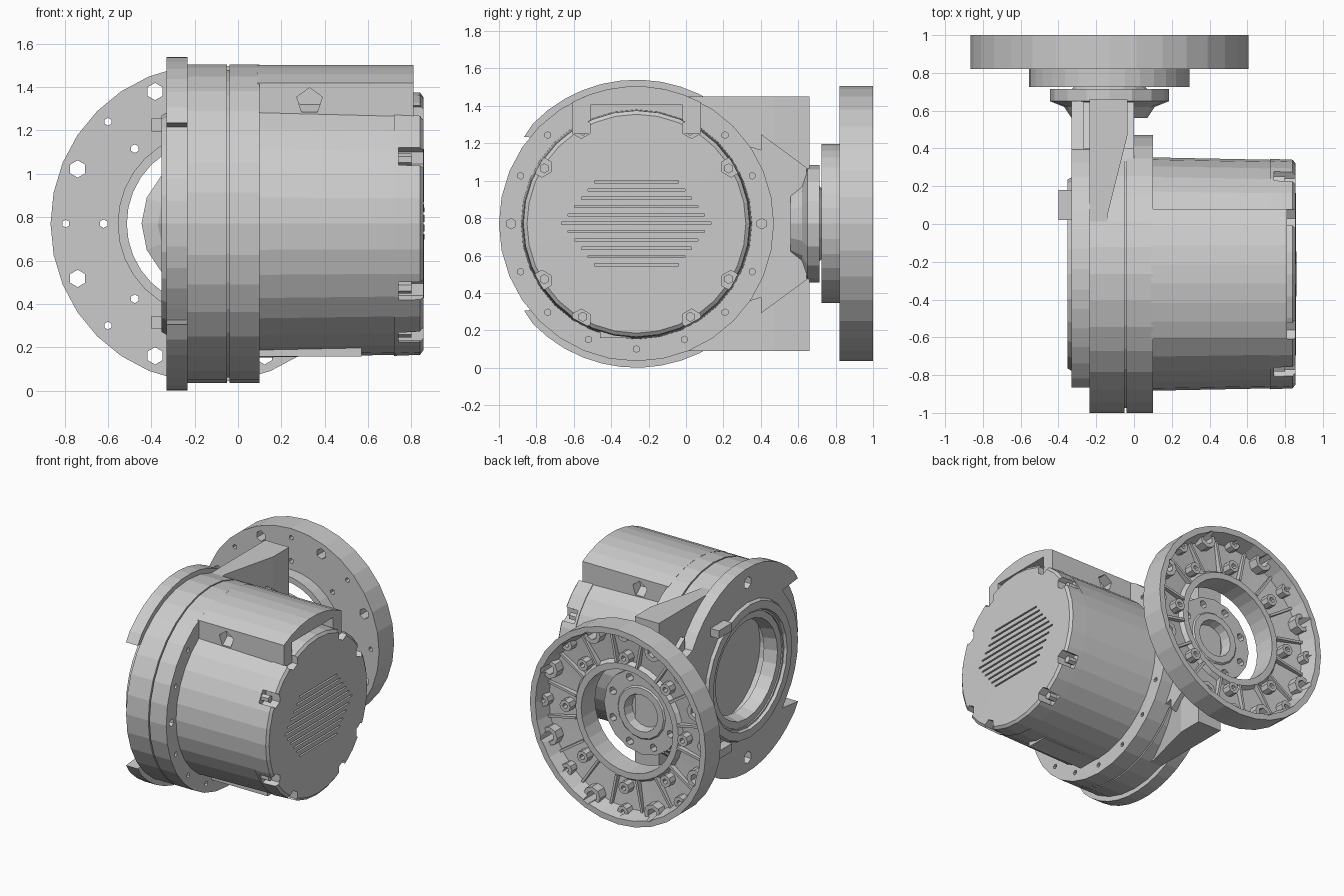
import bpy, bmesh
from math import sin, cos, pi, radians
from mathutils import Matrix, Vector

if "Cube" in bpy.data.objects:
    bpy.data.objects.remove(bpy.data.objects["Cube"])

MY, CZ, DX = -0.265, 0.77, -0.13      # motor axis (y, z) and input flange axis (x, z)


def finish(name, bm):
    bmesh.ops.remove_doubles(bm, verts=bm.verts, dist=1e-5)
    bmesh.ops.recalc_face_normals(bm, faces=bm.faces)
    me = bpy.data.meshes.new(name)
    bm.to_mesh(me)
    bm.free()
    ob = bpy.data.objects.new(name, me)
    bpy.context.collection.objects.link(ob)
    return ob


def lathe(name, axis, profile, n=32):
    """Revolve (position, radius) points about the motor ('x') or input ('y') axis."""
    bm = bmesh.new()
    rings = []
    for a, r in profile:
        ring = []
        for i in range(n):
            c, s = r * cos(2 * pi * i / n), r * sin(2 * pi * i / n)
            ring.append(bm.verts.new((a, MY + c, CZ + s) if axis == 'x' else (DX + c, a, CZ + s)))
        rings.append(ring)
    count = len(rings)
    closed = profile[0][1] > 0
    for k in range(count if closed else count - 1):
        p, q = rings[k], rings[(k + 1) % count]
        for i in range(n):
            j = (i + 1) % n
            bm.faces.new((p[i], p[j], q[j], q[i]))
    bmesh.ops.dissolve_degenerate(bm, dist=1e-6, edges=bm.edges)
    return finish(name, bm)


def prism(name, pts, a, b, axis):
    """Extrude a yz outline along x, or an xy outline along z."""
    bm = bmesh.new()
    place = (lambda p, t: (t, p[0], p[1])) if axis == 'x' else (lambda p, t: (p[0], p[1], t))
    lo = [bm.verts.new(place(p, a)) for p in pts]
    hi = [bm.verts.new(place(p, b)) for p in pts]
    bm.faces.new(lo)
    bm.faces.new(hi)
    for i in range(len(pts)):
        j = (i + 1) % len(pts)
        bm.faces.new((lo[i], lo[j], hi[j], hi[i]))
    return finish(name, bm)


def add_cyl(bm, p, axis, r, a, b, n=6):
    d = Vector((1, 0, 0)) if axis == 'x' else Vector((0, 1, 0))
    c = Vector((0, p[0], p[1])) if axis == 'x' else Vector((p[0], 0, p[1]))
    m = Matrix.Translation(c + d * (a + b) / 2) @ d.to_track_quat('Z', 'Y').to_matrix().to_4x4()
    bmesh.ops.create_cone(bm, cap_ends=True, segments=n, radius1=r, radius2=r,
                          depth=b - a, matrix=m)


def add_box(bm, lo, hi, pre=Matrix()):
    lo, hi = Vector(lo), Vector(hi)
    bmesh.ops.create_cube(bm, size=1, matrix=pre @ Matrix.Translation((lo + hi) / 2)
                          @ Matrix.Diagonal((*(hi - lo), 1)))


def cut(objs, bm):
    cutter = finish("cutter", bm)
    cutter.hide_render = True
    for ob in objs:
        mod = ob.modifiers.new("cut", 'BOOLEAN')
        mod.operation, mod.solver, mod.object = 'DIFFERENCE', 'EXACT', cutter
        dg = bpy.context.evaluated_depsgraph_get()
        me = bpy.data.meshes.new_from_object(ob.evaluated_get(dg))
        ob.modifiers.clear()
        ob.data = me
    bpy.data.objects.remove(cutter)


def polar(cx, r, deg):
    return cx + r * cos(radians(deg)), CZ + r * sin(radians(deg))


# Motor: two flanges, tapered shell and end cap
gear_flange = lathe("gear_flange", 'x', [(-.235, 0), (-.235, .735), (-.05, .735), (-.05, 0)])
lathe("flange_joint", 'x', [(-.07, 0), (-.07, .71), (-.02, .71), (-.02, 0)])
motor_flange = lathe("motor_flange", 'x', [(-.04, 0), (-.04, .735), (.1, .735), (.1, 0)])
lathe("motor_shell", 'x', [(.08, 0), (.08, .618), (.725, .605), (.725, 0)])
cap = lathe("end_cap", 'x', [(.72, 0), (.72, .61), (.84, .605), (.855, .585), (.86, 0)])

bm = bmesh.new()
for k in range(16):
    add_cyl(bm, polar(MY, .67, 22.5 * k), 'x', .028 if k % 8 == 0 else .018, .02, .2)
cut([motor_flange], bm)

# End cap: bolt pockets, bolts and ventilation slots
bm, bolts = bmesh.new(), bmesh.new()
for a in (31, 60, 120, 149, 211, 240, 300, 329):
    add_cyl(bm, polar(MY, .59, a), 'x', .055, .74, .95)
    add_cyl(bolts, polar(MY, .575, a), 'x', .027, .7, .8)
for k in range(11):
    z = .55 + .0445 * k
    half = .40 - .035 * abs(k - 5)
    add_box(bm, (.82, MY - half, z - .006), (.9, MY + half, z + .006))
cut([cap], bm)
finish("cap_bolts", bolts)

# Terminal box: arched saddle over the shell, cable entries in its sides, relief above the cap
arc = [polar(MY, .735, a) for a in range(62, 119, 8)]
box = prism("terminal_box", [(.08, 1.25)] + arc + [(-.61, 1.25)], .09, .81, 'x')
bm = bmesh.new()
add_cyl(bm, (.33, 1.335), 'y', .062, -.8, -.53, 5)
add_cyl(bm, (.33, 1.335), 'y', .062, 0, .3, 5)
add_box(bm, (.725, -.51, 1.2), (.9, -.02, 1.405))
cut([box], bm)
bm = bmesh.new()
add_box(bm, (.09, -.46, .158), (.57, -.3, .3))
finish("drain_pad", bm)

# Gearbox: side plate with two hooked ears at the front, housing towards the input
outline = [polar(MY, .77, a) for a in range(-136, 137, 8)]
outline += [(-.865, 1.235), (-.68, 1.215)]
outline += [polar(MY, .6, a) for a in range(140, 221, 10)]
outline += [(-.68, .325), (-.865, .305)]
plate = prism("side_plate", outline, -.33, -.232, 'x')
housing = prism("gear_housing", [(-.235, -.2), (-.14, -.2), (-.14, .05), (-.035, .47),
                                 (-.035, .66), (-.235, .66)], .09, 1.45, 'z')
core = prism("housing_core", [(.15, .3), (.55, .42), (.65, .5), (.65, 1.04), (.55, 1.12),
                              (.15, 1.24)], -.33, -.0, 'x')
bm = bmesh.new()
add_cyl(bm, (MY, CZ), 'x', .42, -.6, -.1, 24)
cut([plate, gear_flange, housing, core], bm)
lathe("output_bore_ring", 'x', [(-.325, .515), (-.352, .5), (-.352, .44), (-.32, .43),
                                (-.32, .37), (-.22, .35), (-.2, .43), (-.235, .515)], 24)
lathe("output_bore_floor", 'x', [(-.14, 0), (-.14, .43), (-.09, .43), (-.09, 0)], 24)

# Mounting holes through the plate, and small lugs on its face
bm = bmesh.new()
for a in (90, 270):
    add_cyl(bm, polar(MY, .66, a), 'x', .045, -.5, -.25)
cut([plate], bm)
bm = bmesh.new()
for s in (-1, 1):
    add_box(bm, (-.4, .02, CZ + s * .455 - .03), (-.3, .18, CZ + s * .455 + .03))
finish("plate_lugs", bm)

# Sloping gussets from the housing to the input neck
bm = bmesh.new()
for s in (-1, 1):
    side = [(.4, .48), (.645, .3), (.645, .18), (.4, .2)]
    for x0, x1 in ((-.27, -.21), (-.05, .0)):
        ring = [[bm.verts.new((x, y, CZ + s * z)) for y, z in side] for x in (x0, x1)]
        bm.faces.new(ring[0])
        bm.faces.new(ring[1])
        for i in range(4):
            j = (i + 1) % 4
            bm.faces.new((ring[0][i], ring[0][j], ring[1][j], ring[1][i]))
finish("neck_gussets", bm)

# Input hub with stepped shaft socket and bolt holes
hub = lathe("input_hub", 'y', [(.56, 0), (.56, .2), (.62, .24), (.65, .315), (.715, .315),
                               (.715, .2), (.725, .19), (.725, .14), (.62, .12), (.62, 0)], 16)
bm = bmesh.new()
for k in range(8):
    add_cyl(bm, polar(DX, .26, 45 * k + 22.5), 'y', .03, .66, .8)
cut([hub], bm)

# Input flange: dished ring, open towards +y
flange = lathe("input_flange", 'y', [(.725, .383), (.725, .425), (.82, .425), (.82, .735),
                                     (1, .735), (1, .69), (.88, .66), (.86, .45),
                                     (.89, .43), (.89, .383)], 32)
bosses, holes, ribs = bmesh.new(), bmesh.new(), bmesh.new()
for k in range(8):
    big, small, low = (polar(DX, .66, 45 * k + 22.5), polar(DX, .665, 45 * k),
                       polar(DX, .49, 45 * k))
    for p, r, h, y in ((big, .07, .04, .95), (small, .045, .018, .94), (low, .045, .02, .93)):
        add_cyl(bosses, p, 'y', r, .84, y, 8)
        add_cyl(holes, p, 'y', h, .78, 1.1, 6)
for k in range(16):
    m = Matrix.Translation((DX, 0, CZ)) @ Matrix.Rotation(radians(22.5 * k + 11.25), 4, 'Y')
    add_box(ribs, (.43, .85, -.009), (.69, .9, .009), m)
boss_ob = finish("flange_bosses", bosses)
cut([flange, boss_ob], holes)
finish("flange_ribs", ribs)
